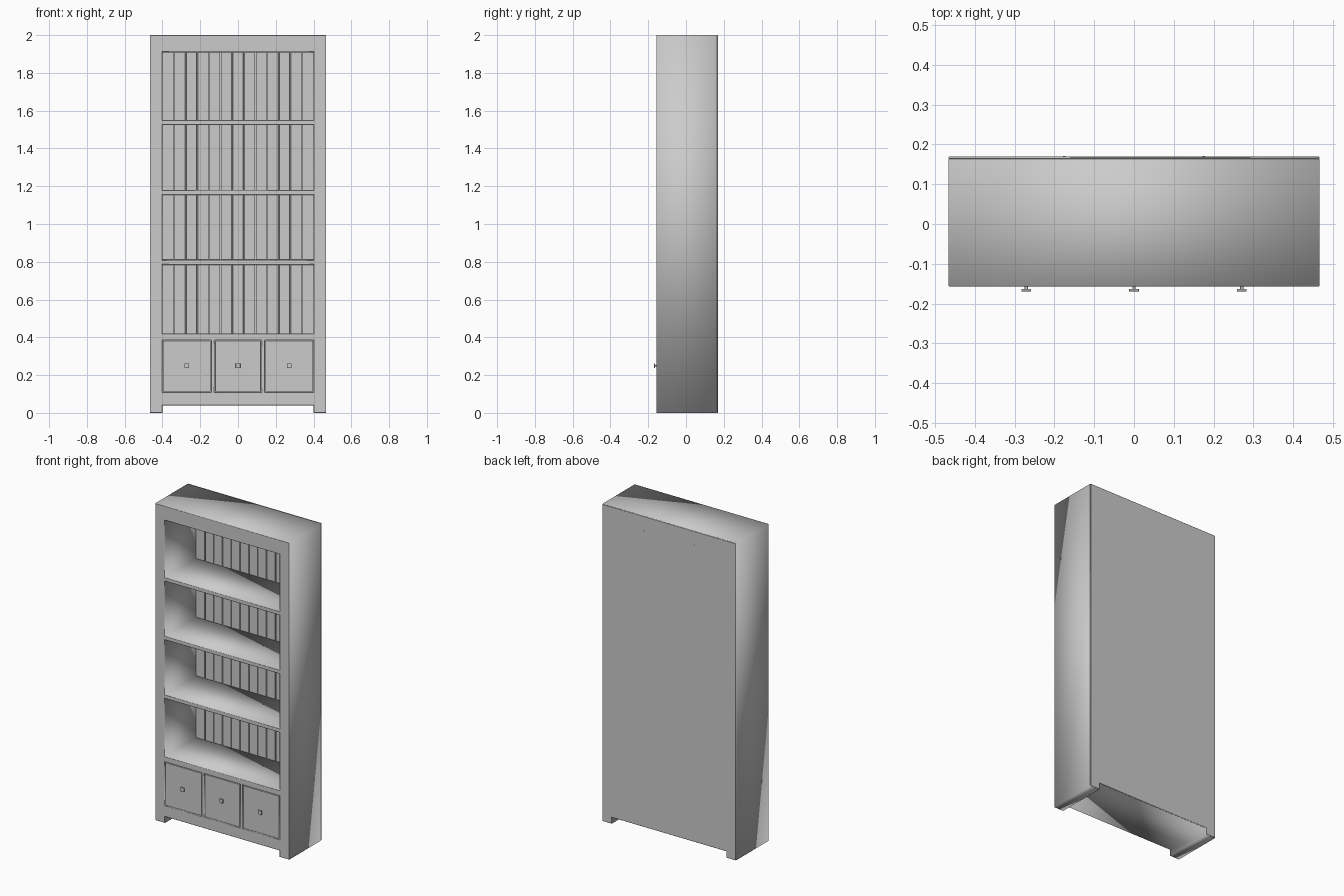
import bpy, bmesh, math
from mathutils import Matrix, Vector

if "Cube" in bpy.data.objects:
    bpy.data.objects.remove(bpy.data.objects["Cube"])

W, INNER, H = 0.467, 0.40, 2.0
FRONT, BACK, SKIN = -0.157, 0.17, 0.164
SHELF_BAYS = [(0.42, 0.785), (0.81, 1.155), (1.18, 1.525), (1.55, 1.91)]
DRAWERS = [(-0.40, -0.142), (-0.124, 0.124), (0.142, 0.40)]
DRAWER_Z = (0.11, 0.385)


def rect(x0, x1, z0, z1):
    return [(x0, z0), (x1, z0), (x1, z1), (x0, z1)]


def slab(name, loops, y0, y1, bevel):
    """Extrude front-view outlines (first is the outside, the rest are holes)."""
    cu = bpy.data.curves.new(name, 'CURVE')
    cu.dimensions, cu.fill_mode = '2D', 'BOTH'
    cu.extrude = (y1 - y0) / 2 - bevel
    cu.bevel_depth, cu.bevel_resolution, cu.offset = bevel, 0, -bevel
    for pts in loops:
        sp = cu.splines.new('POLY')
        sp.points.add(len(pts) - 1)
        for p, (x, z) in zip(sp.points, pts):
            p.co = (x, z, 0, 1)
        sp.use_cyclic_u = True
    ob = bpy.data.objects.new(name, cu)
    bpy.context.collection.objects.link(ob)
    ob.rotation_euler.x = math.pi / 2
    ob.location.y = (y0 + y1) / 2
    bpy.ops.object.select_all(action='DESELECT')
    ob.select_set(True)
    bpy.context.view_layer.objects.active = ob
    bpy.ops.object.convert(target='MESH')
    return bpy.context.object


def boxes(name, items, bevel=0.0):
    """One object made of boxes given as (x0, x1, y0, y1, z0, z1)."""
    bm = bmesh.new()
    for x0, x1, y0, y1, z0, z1 in items:
        c = Vector((x0 + x1, y0 + y1, z0 + z1)) / 2
        m = Matrix.Translation(c) @ Matrix.Diagonal((x1 - x0, y1 - y0, z1 - z0, 1))
        bmesh.ops.create_cube(bm, size=1, matrix=m)
    me = bpy.data.meshes.new(name)
    bm.to_mesh(me)
    bm.free()
    ob = bpy.data.objects.new(name, me)
    bpy.context.collection.objects.link(ob)
    if bevel:
        b = ob.modifiers.new('bevel', 'BEVEL')
        b.width, b.segments = bevel, 1
    return ob


# Carcass: sides, feet, rails and shelves in one piece
outline = [(-W, 0), (-INNER, 0), (-INNER, 0.04), (INNER, 0.04),
           (INNER, 0), (W, 0), (W, H), (-W, H)]
holes = [rect(-INNER, INNER, *z) for z in SHELF_BAYS]
holes += [rect(*x, *DRAWER_Z) for x in DRAWERS]
slab('carcass', [outline] + holes, FRONT, SKIN, 0.002)

# Back panel closing the carcass
slab('back_panel', [outline], SKIN, BACK, 0.002)

# Grooved planks at the back of every shelf bay
n, gap = 13, 0.004
step = 2 * INNER / n
planks = []
for z0, z1 in SHELF_BAYS:
    for i in range(n):
        x = -INNER + i * step
        planks.append((x + (gap / 2 if i else 0), x + step - (gap / 2 if i < n - 1 else 0),
                       0.153, SKIN, z0, z1))
boxes('back_planks', planks, 0.001)

# Drawers with square knobs
for label, (x0, x1) in zip(('left', 'middle', 'right'), DRAWERS):
    g = 0.003
    boxes(label + '_drawer', [(x0 + g, x1 - g, FRONT + 0.001, 0.14,
                               DRAWER_Z[0] + g, DRAWER_Z[1] - g)], 0.001)
    cx, cz = (x0 + x1) / 2, 0.25
    boxes(label + '_knob', [
        (cx - 0.004, cx + 0.004, -0.165, FRONT + 0.003, cz - 0.004, cz + 0.004),
        (cx - 0.0125, cx + 0.0125, -0.170, -0.163, cz - 0.0125, cz + 0.0125)], 0.001)

# Small fixing screws at the top of the back
for side, x in (('left', -0.175), ('right', 0.175)):
    bpy.ops.mesh.primitive_cylinder_add(vertices=12, radius=0.003, depth=0.004,
                                        location=(x, BACK - 0.0015, 1.91),
                                        rotation=(math.pi / 2, 0, 0))
    bpy.context.object.name = side + '_back_screw'
